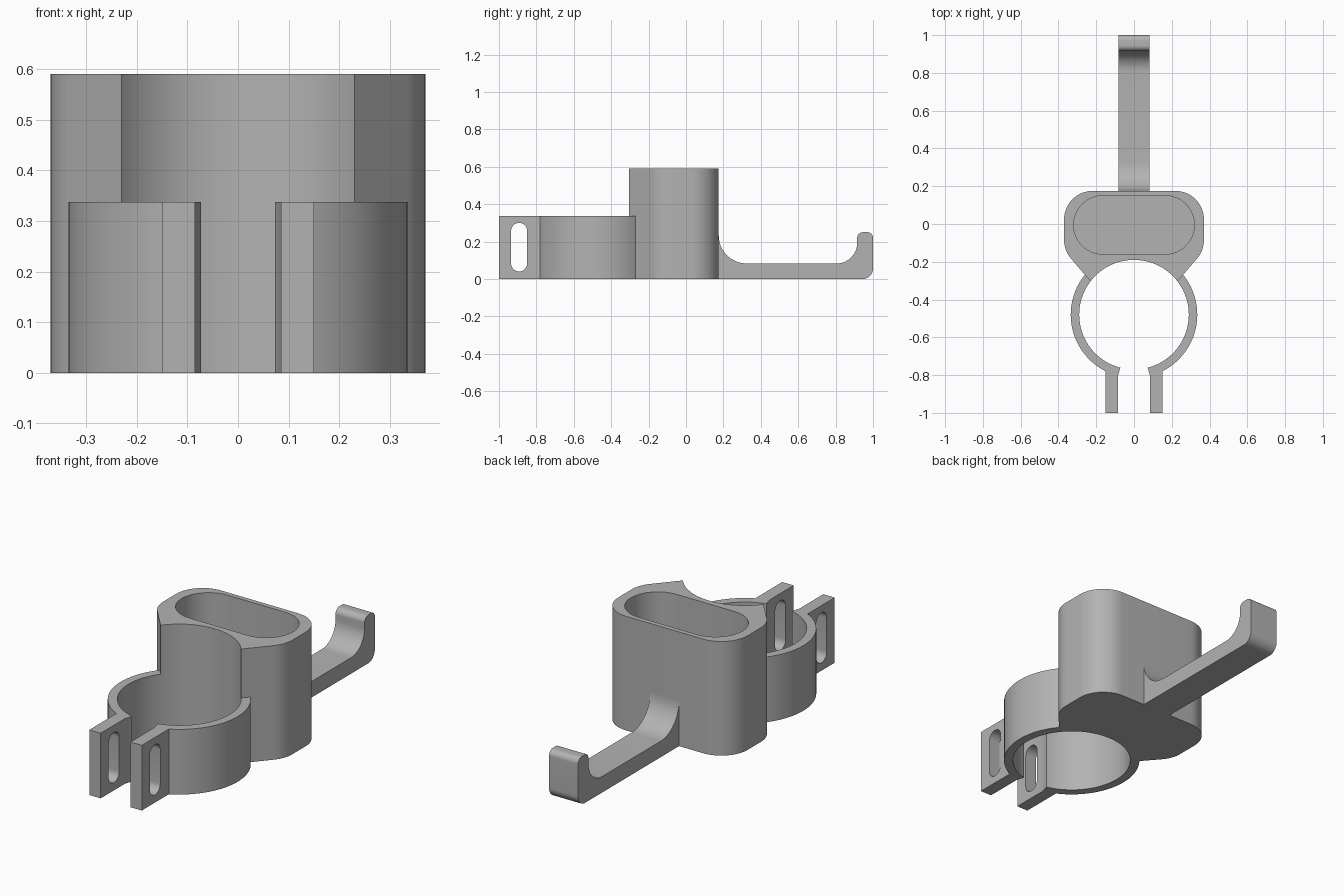
import bpy
import bmesh
from math import cos, sin, radians
from mathutils import Vector

cube = bpy.data.objects.get("Cube")
if cube:
    bpy.data.objects.remove(cube)

grey = bpy.data.materials.new("plain grey")
grey.use_nodes = True
COLOUR = (0.45, 0.45, 0.45, 1)
grey.diffuse_color = COLOUR
grey.node_tree.nodes["Principled BSDF"].inputs["Base Color"].default_value = COLOUR


def arc(cx, cy, r, start, end, steps=16):
    """Points along an arc, angles in degrees."""
    angles = [radians(start + (end - start) * i / steps) for i in range(steps + 1)]
    return [(cx + r * cos(a), cy + r * sin(a)) for a in angles]


def stadium(cx, cy, half, r, upright=False):
    """Slot outline with round ends, long in the first or second direction."""
    if upright:
        return arc(cx, cy + half, r, 0, 180) + arc(cx, cy - half, r, 180, 360)
    return arc(cx + half, cy, r, -90, 90) + arc(cx - half, cy, r, 90, 270)


def prism(name, outline, low, high, along="z"):
    """Extrude an outline along z, or a (y, z) outline along x."""
    bm = bmesh.new()
    place = (lambda u, v: (u, v, low)) if along == "z" else (lambda u, v: (low, u, v))
    face = bm.faces.new([bm.verts.new(place(u, v)) for u, v in outline])
    step = Vector((0, 0, high - low)) if along == "z" else Vector((high - low, 0, 0))
    new = bmesh.ops.extrude_face_region(bm, geom=[face])["geom"]
    bmesh.ops.translate(bm, vec=step, verts=[g for g in new if isinstance(g, bmesh.types.BMVert)])
    bmesh.ops.remove_doubles(bm, verts=bm.verts, dist=1e-5)
    bmesh.ops.recalc_face_normals(bm, faces=bm.faces)
    mesh = bpy.data.meshes.new(name)
    bm.to_mesh(mesh)
    bm.free()
    mesh.materials.append(grey)
    obj = bpy.data.objects.new(name, mesh)
    bpy.context.collection.objects.link(obj)
    return obj


def activate(obj):
    bpy.ops.object.select_all(action="DESELECT")
    obj.select_set(True)
    bpy.context.view_layer.objects.active = obj


def cut(obj, cutter):
    cutter.hide_render = True
    mod = obj.modifiers.new("cut", "BOOLEAN")
    mod.operation = "DIFFERENCE"
    mod.solver = "EXACT"
    mod.object = cutter
    activate(obj)
    bpy.ops.object.modifier_apply(modifier=mod.name)
    bpy.data.objects.remove(cutter)


RING_Y, INNER, OUTER = -0.48, 0.29, 0.335

# Holder body: rounded back, tapering front, hollowed by the clamp circle
body = prism("holder_body",
             arc(0.22, 0.025, 0.15, 0, 90) + arc(-0.22, 0.025, 0.15, 90, 180)
             + arc(-0.22, -0.085, 0.15, 180, 221)
             + arc(0, RING_Y, INNER, 142.5, 37.5, 40)
             + arc(0.22, -0.085, 0.15, 319, 360), 0, 0.59)
cut(body, prism("pocket_cutter", stadium(0, -0.005, 0.165, 0.155), 0.05, 0.7))

# Clamp: one arm with its slotted lug, mirrored to the other side
clamp = prism("clamp_arms",
              arc(0, RING_Y, OUTER, 42, -63.4, 40) + [(0.15, -1), (0.085, -1)]
              + [(0.085, -0.804)] + arc(0, RING_Y, INNER, -75.5, 37.5, 40), 0, 0.337)
cut(clamp, prism("slot_cutter", stadium(-0.892, 0.17, 0.087, 0.043, True), 0, 0.3, "x"))
mirror = clamp.modifiers.new("mirror", "MIRROR")
mirror.use_mirror_merge = False
activate(clamp)
bpy.ops.object.modifier_apply(modifier=mirror.name)

# Hook: flat arm filleted into the body, with a rounded upturned tip
hook = prism("hook_arm",
             [(0.16, 0), (0.94, 0)] + arc(0.945, 0.055, 0.055, -90, 0)
             + arc(0.97, 0.22, 0.03, 0, 90) + arc(0.945, 0.22, 0.03, 90, 180)
             + arc(0.805, 0.193, 0.11, 0, -90) + arc(0.325, 0.233, 0.15, 270, 180)
             + [(0.16, 0.233)], -0.083, 0.083, "x")

for part in (body, clamp, hook):
    activate(part)
    bpy.ops.object.shade_smooth_by_angle(angle=radians(30))
